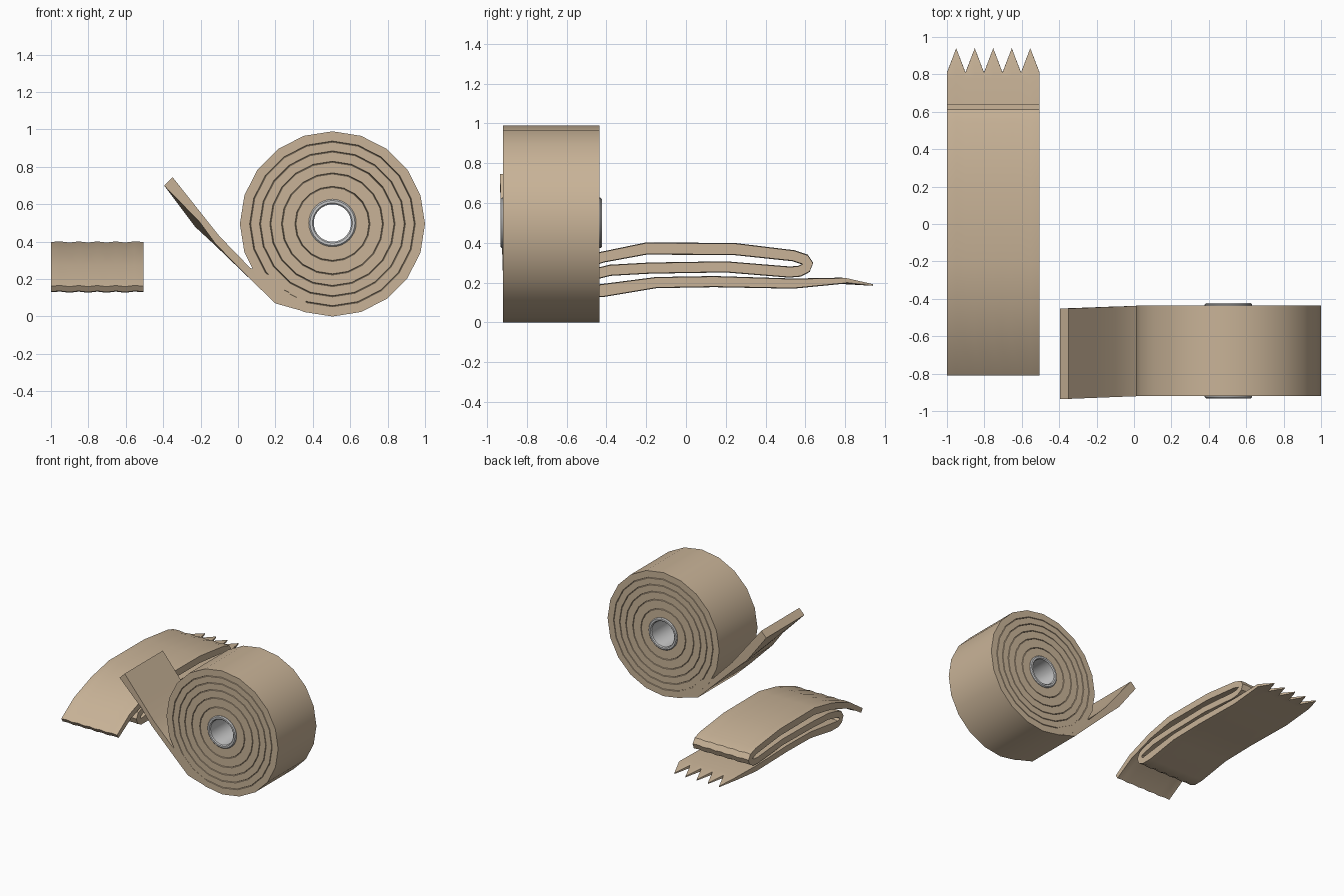
import bpy, bmesh, math
from mathutils import Vector

if "Cube" in bpy.data.objects:
    bpy.data.objects.remove(bpy.data.objects["Cube"])

cloth = bpy.data.materials.new("cloth")
cloth.diffuse_color = (0.58, 0.45, 0.31, 1)
cloth.use_nodes = True
cloth.node_tree.nodes["Principled BSDF"].inputs["Base Color"].default_value = cloth.diffuse_color


def finish(name, bm, mat=None):
    bmesh.ops.recalc_face_normals(bm, faces=bm.faces)
    me = bpy.data.meshes.new(name)
    bm.to_mesh(me)
    bm.free()
    ob = bpy.data.objects.new(name, me)
    bpy.context.collection.objects.link(ob)
    if mat:
        me.materials.append(mat)
    bpy.ops.object.select_all(action='DESELECT')
    ob.select_set(True)
    bpy.context.view_layer.objects.active = ob
    bpy.ops.object.shade_smooth_by_angle(angle=math.radians(30))
    return ob


def lathe(name, profile, sides, centre, mat=None):
    """Revolve a closed (radius, y) profile around an axis along y."""
    bm = bmesh.new()
    rings = []
    for i in range(sides):
        a = 2 * math.pi * i / sides
        rings.append([bm.verts.new((centre[0] + r * math.cos(a), y,
                                    centre[1] + r * math.sin(a))) for r, y in profile])
    n = len(profile)
    for i in range(sides):
        p, q = rings[i], rings[(i + 1) % sides]
        for j in range(n):
            k = (j + 1) % n
            bm.faces.new((p[j], p[k], q[k], q[j]))
    return finish(name, bm, mat)


def sheet(name, columns, mat):
    """Solid sheet from columns, each a list of (upper, lower) point pairs."""
    bm = bmesh.new()
    cols = [[(bm.verts.new(u), bm.verts.new(l)) for u, l in c] for c in columns]
    n = len(cols[0])
    for a, b in zip(cols, cols[1:]):
        for i in range(n - 1):
            for s in (0, 1):
                bm.faces.new((a[i][s], a[i + 1][s], b[i + 1][s], b[i][s]))
        for i in (0, n - 1):
            bm.faces.new((a[i][0], a[i][1], b[i][1], b[i][0]))
    for c in (cols[0], cols[-1]):
        for i in range(n - 1):
            bm.faces.new((c[i][0], c[i + 1][0], c[i + 1][1], c[i][1]))
    return finish(name, bm, mat)


# Wound roll: grooves on both ends mark the layers
C = (0.505, 0.495)
Y0, Y1 = -0.92, -0.435
front = [(0.495, Y0)]
for r in (0.44, 0.387, 0.332, 0.27, 0.198):
    front += [(r + 0.003, Y0), (r, Y0 + 0.01), (r - 0.003, Y0)]
front.append((0.12, Y0))
back = [(r, Y0 + Y1 - y) for r, y in reversed(front)]
lathe("bandage_roll", front + back, 20, C, cloth)

# Core tube, chamfered at the rims
lathe("core_tube", [(0.1, -0.925), (0.107, -0.932), (0.12, -0.932), (0.127, -0.925),
                    (0.127, -0.43), (0.12, -0.423), (0.107, -0.423), (0.1, -0.43)],
      32, (0.505, 0.5))

# Loose tail of the roll: upper xz, lower xz, y shift, drop of the back lower edge
tail = [((-0.35, 0.745), (-0.395, 0.70), -0.016, 0),
        ((-0.2, 0.556), (-0.205, 0.505), -0.01, 0.025),
        ((-0.1, 0.43), (-0.12, 0.388), -0.006, 0.005),
        ((0.065, 0.26), (0.065, 0.2), 0, 0),
        ((0.23, 0.2), (0.2, 0.07), 0, 0),
        ((0.37, 0.1), (0.35, 0.028), 0, 0)]
cols = []
for y, k in ((Y0 + 0.001, 0), (Y1 - 0.001, 1)):
    cols.append([((u[0], y + s, u[1]), (l[0] - k * d, y + s, l[1] - k * d))
                 for u, l, s, d in tail])
sheet("roll_tail", cols, cloth)

# Folded strip: centre line (y, z, thickness) running from teeth to free end
path = [(0.81, 0.211, 0.022), (0.78, 0.209, 0.026), (0.54, 0.195, 0.045), (0.14, 0.205, 0.05),
        (-0.15, 0.2, 0.05), (-0.42, 0.16, 0.06), (-0.5, 0.155, 0.05), (-0.53, 0.17, 0.05),
        (-0.54, 0.195, 0.05), (-0.525, 0.222, 0.05), (-0.48, 0.238, 0.05), (-0.38, 0.262, 0.05),
        (-0.18, 0.273, 0.05), (0.2, 0.279, 0.05), (0.52, 0.253, 0.05), (0.57, 0.257, 0.05),
        (0.605, 0.275, 0.05), (0.613, 0.295, 0.05), (0.6, 0.315, 0.05), (0.54, 0.335, 0.05),
        (0.24, 0.369, 0.055), (-0.2, 0.371, 0.055), (-0.42, 0.328, 0.05), (-0.64, 0.25, 0.045),
        (-0.8, 0.148, 0.035)]
pairs = []
for i, (y, z, t) in enumerate(path):
    a, b = path[max(i - 1, 0)], path[min(i + 1, len(path) - 1)]
    d = Vector((b[0] - a[0], b[1] - a[1])).normalized()
    nrm = Vector((-d.y, d.x)) * t / 2
    pairs.append((Vector((y, z)) + nrm, Vector((y, z)) - nrm))
cols = []
for c in range(11):
    x = -1 + 0.0495 * c
    rip = 0.003 * (1 if c % 2 else -1) if 0 < c < 10 else 0
    col = [(Vector((x, u.x, u.y + rip)), Vector((x, l.x, l.y + rip))) for u, l in pairs]
    if c % 2:  # pointed tooth
        for p, z in zip(col[0], (0.184, 0.192)):
            p.y, p.z = 0.94, z
    cols.append(col)
sheet("folded_strip", cols, cloth)
